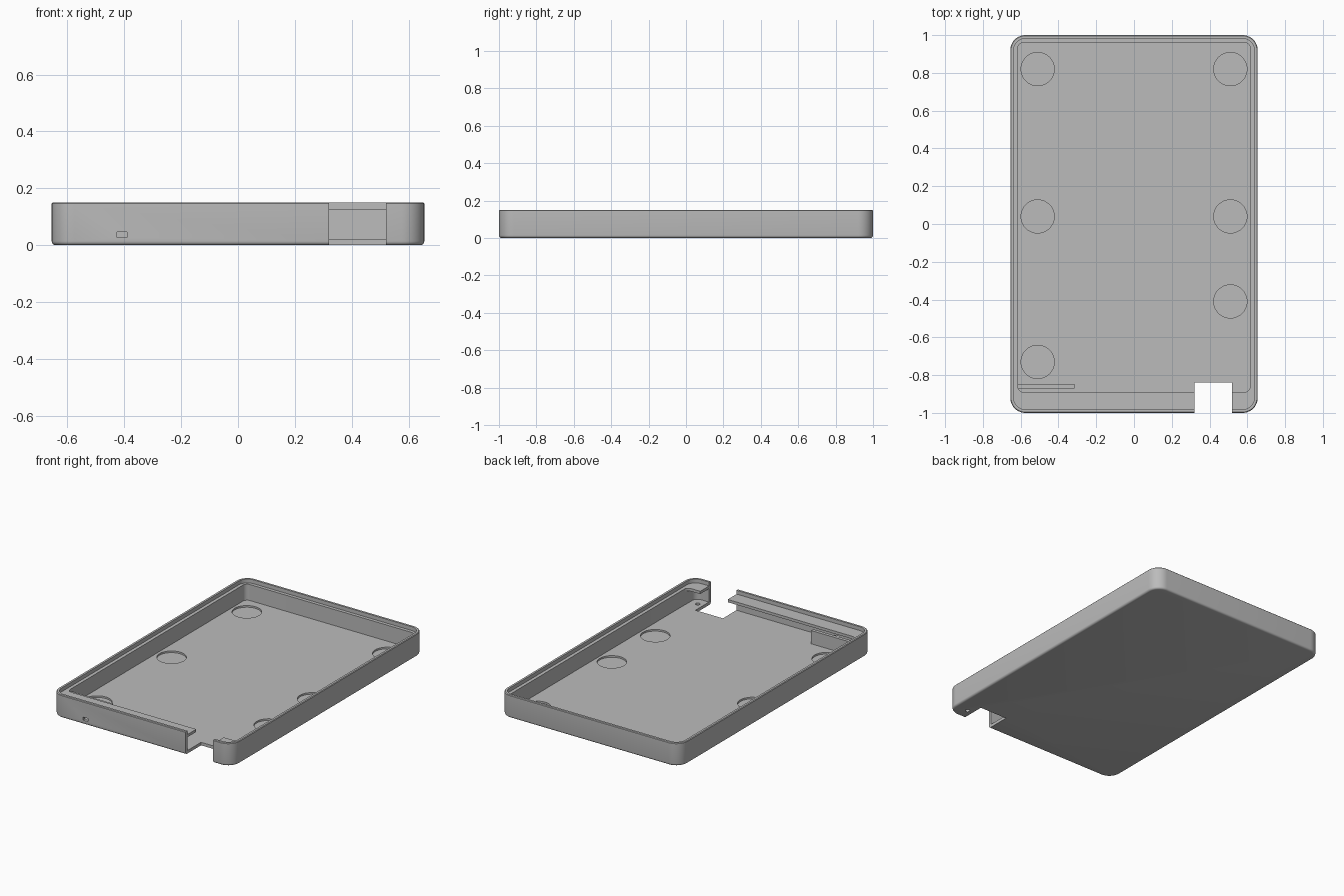
import bpy, bmesh, math

if "Cube" in bpy.data.objects:
    bpy.data.objects.remove(bpy.data.objects["Cube"], do_unlink=True)

grey = bpy.data.materials.new("plain_grey")
grey.use_nodes = True
grey.diffuse_color = (0.5, 0.5, 0.5, 1)
grey.node_tree.nodes["Principled BSDF"].inputs["Base Color"].default_value = (0.5, 0.5, 0.5, 1)


def outline(x0, x1, y0, y1, r, steps=10):
    """Counter-clockwise rounded rectangle, or a plain one when r is zero."""
    if r <= 0:
        return [(x1, y1), (x0, y1), (x0, y0), (x1, y0)]
    centres = [(x1 - r, y1 - r), (x0 + r, y1 - r), (x0 + r, y0 + r), (x1 - r, y0 + r)]
    return [(cx + r * math.cos(a), cy + r * math.sin(a))
            for q, (cx, cy) in enumerate(centres)
            for a in [(q + i / steps) * math.pi / 2 for i in range(steps + 1)]]


def loft(name, sections):
    """Closed solid through matching outlines, each given as (points, z)."""
    bm = bmesh.new()
    rings = [[bm.verts.new((x, y, z)) for x, y in pts] for pts, z in sections]
    for low, high in zip(rings, rings[1:]):
        for i in range(len(low)):
            j = (i + 1) % len(low)
            bm.faces.new((low[i], low[j], high[j], high[i]))
    bm.faces.new(rings[0][::-1])
    bm.faces.new(rings[-1])
    mesh = bpy.data.meshes.new(name)
    bm.to_mesh(mesh)
    bm.free()
    mesh.materials.append(grey)
    obj = bpy.data.objects.new(name, mesh)
    bpy.context.collection.objects.link(obj)
    return obj


def block(name, x0, x1, y0, y1, z0, z1, r=0):
    pts = outline(x0, x1, y0, y1, r)
    return loft(name, [(pts, z0), (pts, z1)])


def disc(name, x, y, r, z0, z1):
    return block(name, x - r, x + r, y - r, y + r, z0, z1, r)


def cut(target, cutter):
    mod = target.modifiers.new("cut", "BOOLEAN")
    mod.operation = "DIFFERENCE"
    mod.solver = "EXACT"
    mod.object = cutter
    bpy.context.view_layer.objects.active = target
    bpy.ops.object.modifier_apply(modifier=mod.name)
    bpy.data.objects.remove(cutter, do_unlink=True)


# Outer shell with a softly rounded bottom edge
W, H, FLOOR, LEDGE, R, F = 0.655, 0.15, 0.02, 0.125, 0.08, 0.014
sections = []
for i in range(5):
    a = i / 4 * math.pi / 2
    s = F * (1 - math.sin(a))
    sections.append((outline(-W + s, W - s, -1 + s, 1 - s, R - s), F * (1 - math.cos(a))))
top = 0.004
sections.append((outline(-W, W, -1, 1, R), H - top))
sections.append((outline(-W + top, W - top, -1 + top, 1 - top, R - top), H))
tray = loft("tray", sections)

# Main cavity, stepped lid seat and the hollow under the front shelf
cut(tray, block("cavity", -0.615, 0.615, -0.89, 0.96, FLOOR, 0.3, 0.03))
cut(tray, block("lid_seat", -0.637, 0.637, -0.982, 0.982, LEDGE, 0.3, 0.062))
cut(tray, block("shelf_hollow", -0.614, 0.614, -0.98, -0.7, FLOOR, 0.107, 0.04))

# Front port notch, indicator slot and small strap hole
cut(tray, block("port_notch", 0.32, 0.52, -1.1, -0.84, -0.1, 0.3))
cut(tray, block("front_slot", -0.425, -0.39, -1.1, -0.95, 0.027, 0.047))
cut(tray, disc("strap_hole", 0.56, -0.92, 0.014, -0.1, 0.06))

# Shallow round pockets in the floor
for x, y in [(-0.51, 0.82), (0.51, 0.82), (-0.51, 0.04), (0.51, 0.04), (0.51, -0.41), (-0.51, -0.73)]:
    cut(tray, disc("pocket", x, y, 0.088, 0.009, 0.06))

# Upright rib behind the front shelf
rib = block("support_rib", -0.62, -0.315, -0.87, -0.848, 0.015, 0.107)

bpy.ops.object.select_all(action="DESELECT")
tray.select_set(True)
bpy.context.view_layer.objects.active = tray
bpy.ops.object.shade_smooth_by_angle(angle=math.radians(35))
